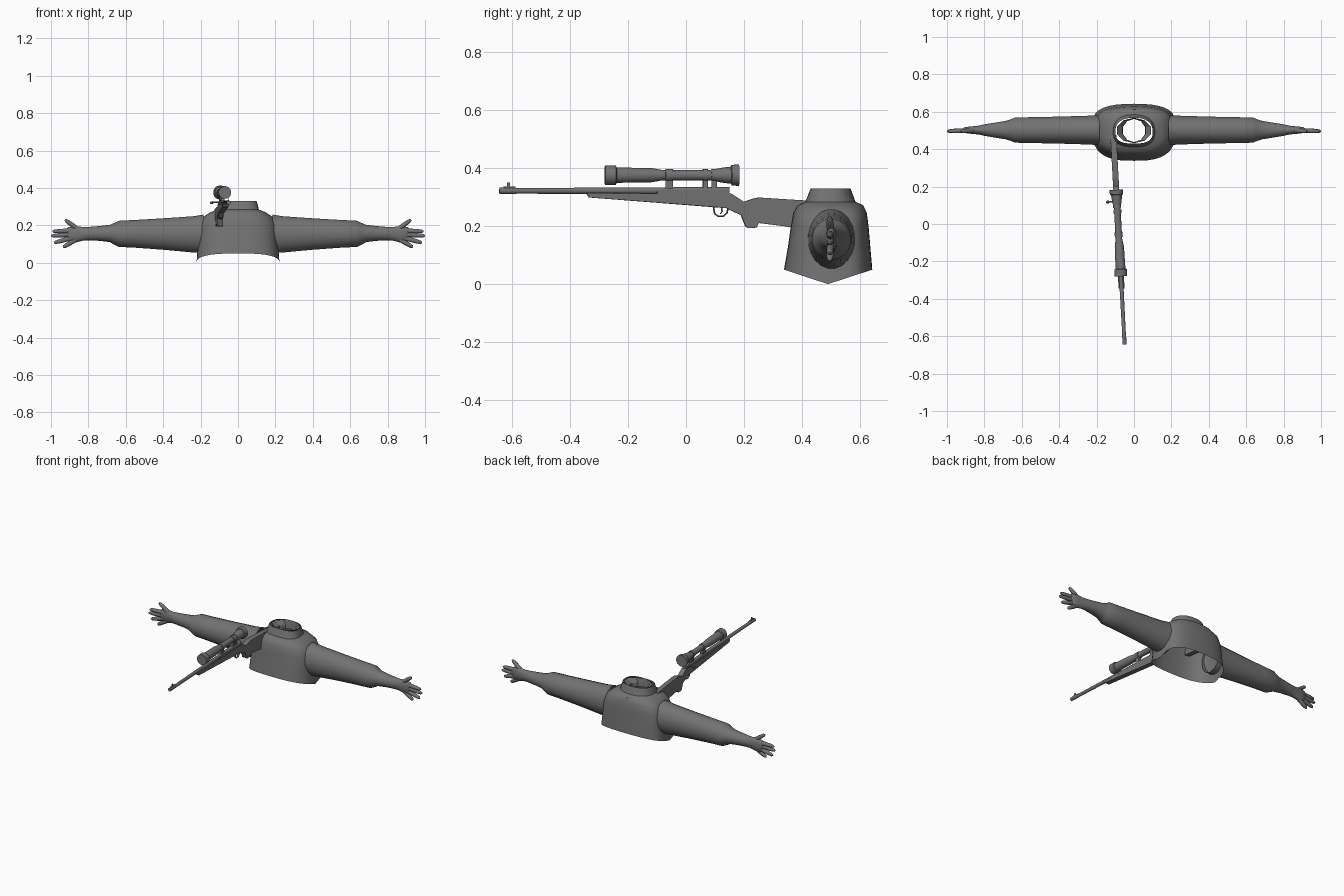
import bpy, bmesh, math
from mathutils import Vector

if "Cube" in bpy.data.objects:
    bpy.data.objects.remove(bpy.data.objects["Cube"])

grey = bpy.data.materials.new("dark grey")
grey.use_nodes = True
COLOUR = (0.17, 0.17, 0.17, 1)
grey.diffuse_color = COLOUR
grey.node_tree.nodes["Principled BSDF"].inputs["Base Color"].default_value = COLOUR


def finish(name, bm, angle=35, mirror=False, rifle=False):
    bmesh.ops.recalc_face_normals(bm, faces=bm.faces)
    mesh = bpy.data.meshes.new(name)
    bm.to_mesh(mesh)
    bm.free()
    mesh.materials.append(grey)
    obj = bpy.data.objects.new(name, mesh)
    bpy.context.collection.objects.link(obj)
    if mirror:
        obj.modifiers.new("mirror", "MIRROR").use_mirror_merge = False
    if rifle:
        obj.location.x = -0.085
        obj.rotation_euler.z = math.asin(0.054)
    bpy.ops.object.select_all(action="DESELECT")
    obj.select_set(True)
    bpy.context.view_layer.objects.active = obj
    bpy.ops.object.shade_smooth_by_angle(angle=math.radians(angle))
    return obj


def loft(bm, rings, caps=True):
    rows = [[bm.verts.new(p) for p in ring] for ring in rings]
    n = len(rows[0])
    for a, b in zip(rows, rows[1:]):
        for i in range(n):
            j = (i + 1) % n
            bm.faces.new((a[i], a[j], b[j], b[i]))
    if caps:
        bm.faces.new(rows[0])
        bm.faces.new(rows[-1])


def tube(bm, points, radii, ref, sides=12, caps=True):
    """Loft ellipses along a path; radii are (across, along ref)."""
    pts = [Vector(p) for p in points]
    ref = Vector(ref)
    rings = []
    for k, p in enumerate(pts):
        t = (pts[min(k + 1, len(pts) - 1)] - pts[max(k - 1, 0)]).normalized()
        u = t.cross(ref).normalized()
        v = u.cross(t)
        ru, rv = radii[k] if isinstance(radii[k], tuple) else (radii[k], radii[k])
        angles = [math.tau * (i + 0.5) / sides for i in range(sides)]
        rings.append([p + u * ru * math.cos(a) + v * rv * math.sin(a) for a in angles])
    loft(bm, rings, caps)


def box(bm, lo, hi):
    res = bmesh.ops.create_cube(bm, size=1)
    for v in res["verts"]:
        v.co = [l + (c + 0.5) * (h - l) for c, l, h in zip(v.co, lo, hi)]


# Jacket shell: open below, stepped collar with a neck hole
CY = 0.49


def body_ring(hx, yf, yb, z, front=0.8, back=0.45, droop=0.0):
    ring = []
    for i in range(32):
        a = math.tau * i / 32
        c, s = math.cos(a), math.sin(a)
        power = front if s < 0 else back
        depth = (CY - yf) if s < 0 else (yb - CY)
        x = hx * math.copysign(abs(c) ** (0.7 if s < 0 else 0.85), c)
        y = CY + depth * math.copysign(abs(s) ** power, s)
        ring.append((x, y, z - droop * max(0, 1 - abs(y - CY) / depth)))
    return ring


bm = bmesh.new()
loft(bm, [
    body_ring(0.222, 0.338, 0.643, 0.05, droop=0.05),
    body_ring(0.212, 0.352, 0.636, 0.13),
    body_ring(0.205, 0.362, 0.630, 0.20),
    body_ring(0.185, 0.370, 0.624, 0.245),
    body_ring(0.145, 0.385, 0.612, 0.272, 0.8, 0.6),
    body_ring(0.112, 0.412, 0.585, 0.284, 0.8, 0.8),
    body_ring(0.100, 0.430, 0.568, 0.330, 0.8, 0.8),
], caps=False)
finish("jacket_body", bm, 40)

bm = bmesh.new()
loft(bm, [[(r * math.cos(a) * sx, 0.5 + r * math.sin(a), z)
           for a in [math.tau * (i + 0.5) / 10 for i in range(10)]]
          for r, sx, z in ((0.068, 1.4, 0.328), (0.064, 1.0, 0.30), (0.062, 1.0, 0.275))],
     caps=False)
finish("collar_lining", bm, 30)

# Sleeves taper from the shoulder to the cuff, then the forearm
# columns: x, middle z, half depth, half height
ARM = [(0.18, 0.155, 0.082, 0.104), (0.24, 0.152, 0.078, 0.098),
       (0.40, 0.154, 0.073, 0.085), (0.55, 0.155, 0.070, 0.075),
       (0.635, 0.155, 0.068, 0.071), (0.66, 0.156, 0.058, 0.059),
       (0.685, 0.157, 0.050, 0.047), (0.74, 0.157, 0.041, 0.040),
       (0.80, 0.156, 0.031, 0.036), (0.83, 0.155, 0.024, 0.037),
       (0.87, 0.153, 0.020, 0.045), (0.905, 0.150, 0.016, 0.041),
       (0.915, 0.148, 0.008, 0.032)]
bm = bmesh.new()
tube(bm, [(x, 0.502, z) for x, z, d, h in ARM], [(h, d) for x, z, d, h in ARM],
     (0, 1, 0), 20, caps=False)
finish("arms", bm, 50, mirror=True)

# Spread fingers and thumb: start x, z, end x, z
bm = bmesh.new()
for x0, z0, x1, z1 in [(0.85, 0.175, 0.925, 0.230), (0.88, 0.172, 0.992, 0.168),
                       (0.88, 0.152, 1.0, 0.144), (0.88, 0.135, 0.984, 0.107),
                       (0.87, 0.122, 0.935, 0.083)]:
    a, b = Vector((x0, 0.50, z0)), Vector((x1, 0.496, z1))
    steps = (0, 0.4, 0.7, 0.92, 1)
    tube(bm, [a.lerp(b, t) for t in steps], [0.013, 0.013, 0.012, 0.0095, 0.004],
         (0, 1, 0), 10)
finish("fingers", bm, 50, mirror=True)

# Rifle stock from a side profile
PROFILE = [(-0.345, 0.314), (-0.335, 0.299), (0.10, 0.266), (0.14, 0.262),
           (0.19, 0.238), (0.205, 0.20), (0.215, 0.193), (0.243, 0.195),
           (0.252, 0.211), (0.37, 0.196), (0.47, 0.186), (0.475, 0.283),
           (0.41, 0.289), (0.25, 0.299), (0.228, 0.294), (0.20, 0.284),
           (0.155, 0.313)]
bm = bmesh.new()
left, right = ([bm.verts.new((s * 0.016, y, z)) for y, z in PROFILE] for s in (1, -1))
bm.faces.new(left)
bm.faces.new(right[::-1])
for i in range(len(PROFILE)):
    j = (i + 1) % len(PROFILE)
    bm.faces.new((left[i], left[j], right[j], right[i]))
bmesh.ops.triangulate(bm, faces=[f for f in bm.faces if len(f.verts) > 4])
stock = finish("rifle_stock", bm, 30, rifle=True)
bevel = stock.modifiers.new("bevel", "BEVEL")
bevel.width, bevel.segments = 0.005, 2


def turned(name, profile, z, sides=16):
    bm = bmesh.new()
    tube(bm, [(0, y, z) for y, r in profile], [r for y, r in profile], (0, 0, 1), sides)
    return finish(name, bm, 30, rifle=True)


# Barrel, receiver and front sight
turned("barrel", [(-0.645, 0.011), (-0.59, 0.011), (-0.585, 0.010), (-0.10, 0.012),
                  (0.0, 0.013), (0.15, 0.013)], 0.322)
bm = bmesh.new()
box(bm, (-0.013, -0.10, 0.305), (0.013, 0.15, 0.325))
finish("receiver", bm, rifle=True)
bm = bmesh.new()
box(bm, (-0.004, -0.63, 0.330), (0.004, -0.59, 0.337))
box(bm, (-0.002, -0.618, 0.335), (0.002, -0.608, 0.350))
finish("front_sight", bm, rifle=True)

# Scope with its mounts and turret
turned("scope", [(-0.278, 0.028), (-0.28, 0.034), (-0.243, 0.034), (-0.24, 0.027),
                 (-0.12, 0.025), (-0.08, 0.018), (0.08, 0.018), (0.13, 0.027),
                 (0.155, 0.030), (0.158, 0.036), (0.183, 0.038), (0.181, 0.028)], 0.376)
bm = bmesh.new()
for y, w in ((-0.058, 0.013), (0.067, 0.009), (0.097, 0.009)):
    box(bm, (-0.010, y - w, 0.328), (0.010, y + w, 0.365))
    tube(bm, [(0, y - w, 0.376), (0, y + w, 0.376)], [0.022, 0.022], (0, 0, 1), 12)
finish("scope_mounts", bm, rifle=True)

# Bolt handle with a round knob
bm = bmesh.new()
tube(bm, [(0, 0.12, 0.326), (-0.045, 0.12, 0.322)], [0.005, 0.004], (0, 0, 1), 8)
tube(bm, [(-0.038, 0.12, 0.322), (-0.044, 0.12, 0.322), (-0.053, 0.12, 0.321),
          (-0.058, 0.12, 0.321)], [0.003, 0.008, 0.008, 0.003], (0, 0, 1), 8)
finish("bolt_handle", bm, rifle=True)

# Trigger guard loop and trigger
bm = bmesh.new()
tube(bm, [(0, 0.095, 0.267), (0, 0.099, 0.243), (0, 0.112, 0.234), (0, 0.13, 0.235),
          (0, 0.142, 0.246), (0, 0.145, 0.264)], [(0.003, 0.006)] * 6, (1, 0, 0), 8)
tube(bm, [(0, 0.122, 0.266), (0, 0.125, 0.252), (0, 0.119, 0.242)],
     [0.003, 0.003, 0.002], (1, 0, 0), 6)
finish("trigger_guard", bm, rifle=True)
